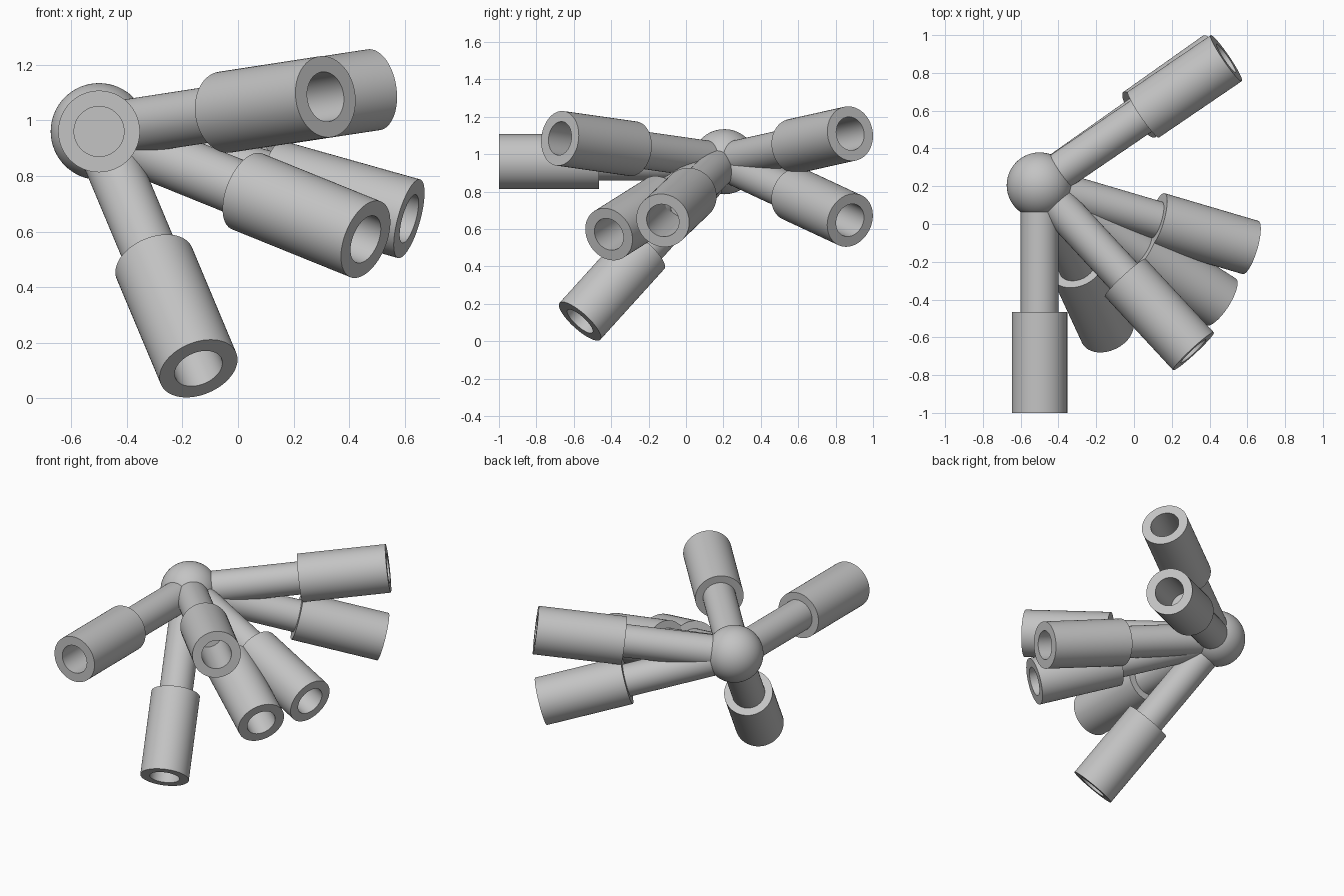
import bpy
import bmesh
import math
from mathutils import Vector

cube = bpy.data.objects.get("Cube")
if cube:
    bpy.data.objects.remove(cube, do_unlink=True)

# One plain grey for every part
grey = bpy.data.materials.new("plain grey")
grey.use_nodes = True
GREY = (0.55, 0.55, 0.55, 1)
grey.diffuse_color = GREY
grey.node_tree.nodes["Principled BSDF"].inputs["Base Color"].default_value = GREY

HUB = Vector((-0.5, 0.205, 0.96))
HUB_RADIUS = 0.174
ROD_RADIUS = 0.1
SOCKET_RADIUS = 0.147
BORE_RADIUS = 0.09
ARM_LENGTH = 1.205
SOCKET_START = 0.67
BORE_FLOOR = 0.805


def finish(name, bm):
    """Turn a bmesh into a smooth shaded object with crisp rims."""
    bmesh.ops.recalc_face_normals(bm, faces=bm.faces)
    mesh = bpy.data.meshes.new(name)
    bm.to_mesh(mesh)
    bm.free()
    mesh.materials.append(grey)
    mesh.shade_smooth()
    mesh.set_sharp_from_angle(angle=math.radians(35))
    obj = bpy.data.objects.new(name, mesh)
    bpy.context.collection.objects.link(obj)
    return obj


def lathe(name, profile, direction):
    """Spin a (radius, distance) profile and aim it out of the hub."""
    bm = bmesh.new()
    verts = [bm.verts.new((r, 0, d)) for r, d in profile]
    edges = [bm.edges.new(pair) for pair in zip(verts, verts[1:])]
    bmesh.ops.spin(bm, geom=verts + edges, cent=(0, 0, 0), axis=(0, 0, 1),
                   angle=math.tau, steps=64)
    bmesh.ops.remove_doubles(bm, verts=bm.verts, dist=0.0005)
    obj = finish(name, bm)
    obj.location = HUB
    obj.rotation_mode = 'QUATERNION'
    obj.rotation_quaternion = direction.to_track_quat('Z', 'Y')
    return obj


# Ball at the joint
bm = bmesh.new()
bmesh.ops.create_uvsphere(bm, u_segments=64, v_segments=32, radius=HUB_RADIUS)
finish("hub_ball", bm).location = HUB

# Rod and blind-bored socket profiles
rod = [(0, 0), (ROD_RADIUS, 0),
       (ROD_RADIUS, SOCKET_START + 0.03), (0, SOCKET_START + 0.03)]
socket = [(0, SOCKET_START), (SOCKET_RADIUS, SOCKET_START),
          (SOCKET_RADIUS, ARM_LENGTH), (BORE_RADIUS, ARM_LENGTH),
          (BORE_RADIUS, BORE_FLOOR), (0, BORE_FLOOR)]

# Arm directions out of the hub
arms = {
    "front": (0, -1, 0),
    "back_upper": (0.987, 0.672, 0.15),
    "back_lower": (0.95, 0.672, -0.313),
    "front_upper": (0.815, -0.879, 0.125),
    "front_middle": (0.959, -0.617, -0.388),
    "side": (1.112, -0.328, -0.313),
    "down": (0.358, -0.772, -0.853),
}
for label, aim in arms.items():
    lathe(label + "_rod", rod, Vector(aim))
    lathe(label + "_socket", socket, Vector(aim))
